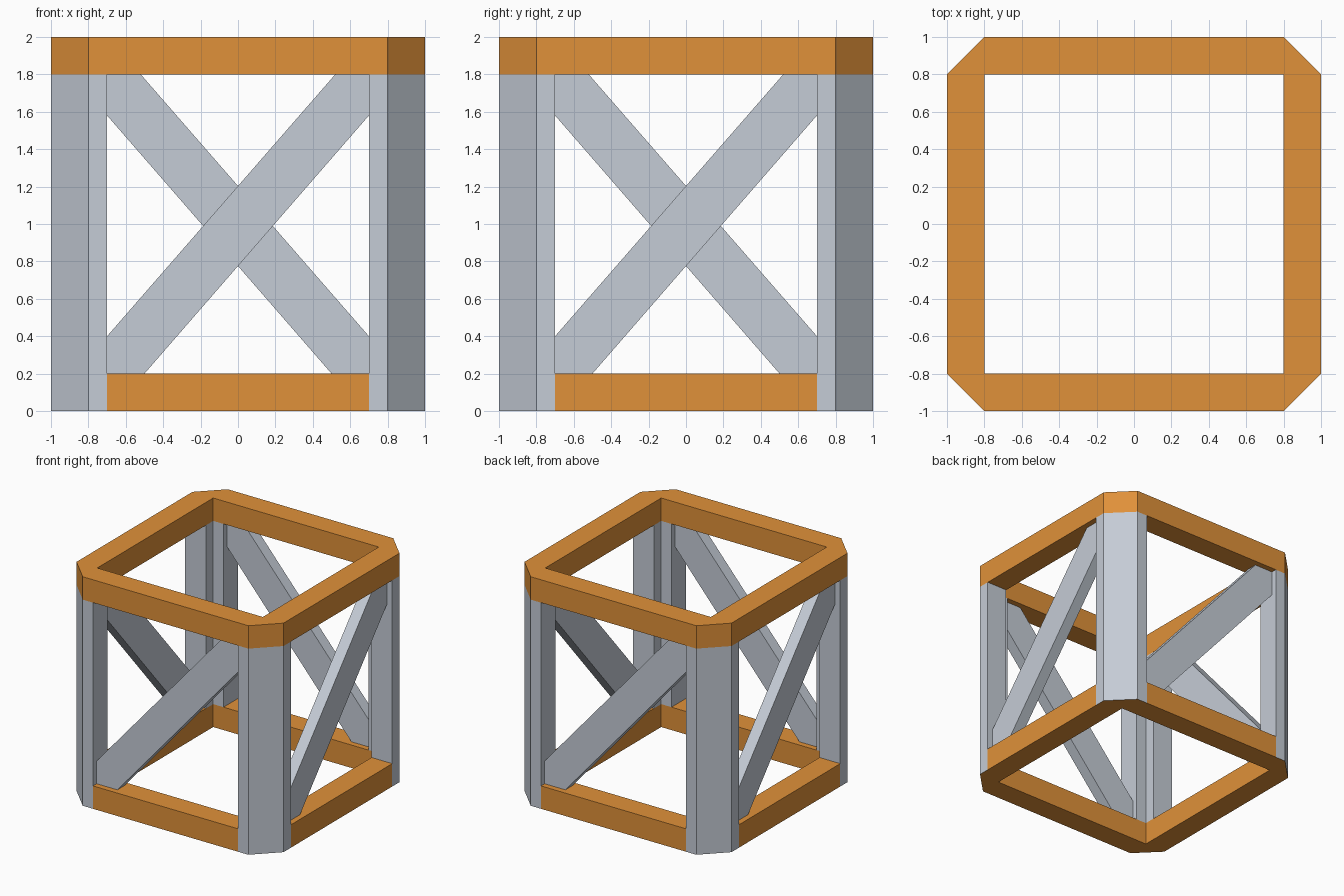
import bpy, bmesh, math
from mathutils import Matrix, Vector

cube = bpy.data.objects.get("Cube")
if cube:
    bpy.data.objects.remove(cube)


def material(name, rgb):
    m = bpy.data.materials.new(name)
    m.use_nodes = True
    m.diffuse_color = (*rgb, 1)
    m.node_tree.nodes["Principled BSDF"].inputs["Base Color"].default_value = (*rgb, 1)
    return m


ORANGE = material("orange paint", (0.745, 0.283, 0.041))
GREY = material("light grey steel", (0.558, 0.604, 0.672))
SIDES = ("front", "left", "back", "right")


def finish(bm, name, mats, turn=0):
    """Turn a bmesh about z in quarter turns and make it an object."""
    bmesh.ops.recalc_face_normals(bm, faces=bm.faces)
    bm.transform(Matrix.Rotation(turn * math.pi / 2, 4, 'Z'))
    mesh = bpy.data.meshes.new(name)
    bm.to_mesh(mesh)
    bm.free()
    for m in mats:
        mesh.materials.append(m)
    obj = bpy.data.objects.new(name, mesh)
    bpy.context.collection.objects.link(obj)
    return obj


def extrude(bm, faces, offset):
    """Extrude faces by an offset and return the new end faces."""
    geom = bmesh.ops.extrude_face_region(bm, geom=faces, use_keep_orig=True)["geom"]
    verts = [g for g in geom if isinstance(g, bmesh.types.BMVert)]
    bmesh.ops.translate(bm, verts=verts, vec=offset)
    return [g for g in geom if isinstance(g, bmesh.types.BMFace)]


def polygon(bm, points):
    return bm.faces.new([bm.verts.new(p) for p in points])


# Top frame: four mitred quarters joined into one chamfered ring
bm = bmesh.new()
quarter = [(-0.8, -1), (0.8, -1), (1, -0.8), (0.8, -0.8), (-0.8, -0.8)]
for k in range(4):
    rot = Matrix.Rotation(k * math.pi / 2, 3, 'Z')
    polygon(bm, [rot @ Vector((x, y, 1.8)) for x, y in quarter])
bmesh.ops.remove_doubles(bm, verts=bm.verts, dist=0.001)
extrude(bm, bm.faces[:], (0, 0, 0.2))
finish(bm, "top_frame", [ORANGE])

# L-shaped corner post section and diagonal brace outline
post = [(-0.7, -1), (-0.8, -1), (-1, -0.8), (-1, -0.7), (-0.8, -0.7),
        (-0.8, -0.8), (-0.7, -0.8)]
brace = [(-0.7, 0.2), (-0.5, 0.2), (0.7, 1.58), (0.7, 1.8), (0.52, 1.8), (-0.7, 0.4)]

for k, side in enumerate(SIDES):
    # Bottom rail between two posts
    bm = bmesh.new()
    rail = polygon(bm, [(-0.7, -1, 0), (0.7, -1, 0), (0.7, -0.8, 0), (-0.7, -0.8, 0)])
    extrude(bm, [rail], (0, 0, 0.2))
    finish(bm, f"bottom_rail_{side}", [ORANGE], k)

    # Diagonal brace set back from the outer face
    bm = bmesh.new()
    outline = polygon(bm, [(x, -0.95, z) for x, z in brace])
    extrude(bm, [outline], (0, 0.1, 0))
    finish(bm, f"diagonal_brace_{side}", [GREY], k)

    # Corner post: underside and inner foot faces are orange
    bm = bmesh.new()
    section = polygon(bm, [(x, y, 0) for x, y in post])
    foot = extrude(bm, [section], (0, 0, 0.2))
    extrude(bm, foot, (0, 0, 1.6))
    bmesh.ops.delete(bm, geom=foot, context='FACES_ONLY')
    bmesh.ops.recalc_face_normals(bm, faces=bm.faces)
    for f in bm.faces:
        inward = f.normal.x + f.normal.y > 0.5
        low = f.calc_center_median().z < 0.2
        f.material_index = 1 if low and (inward or f.normal.z < -0.5) else 0
    finish(bm, f"corner_post_{side}", [GREY, ORANGE], k)
